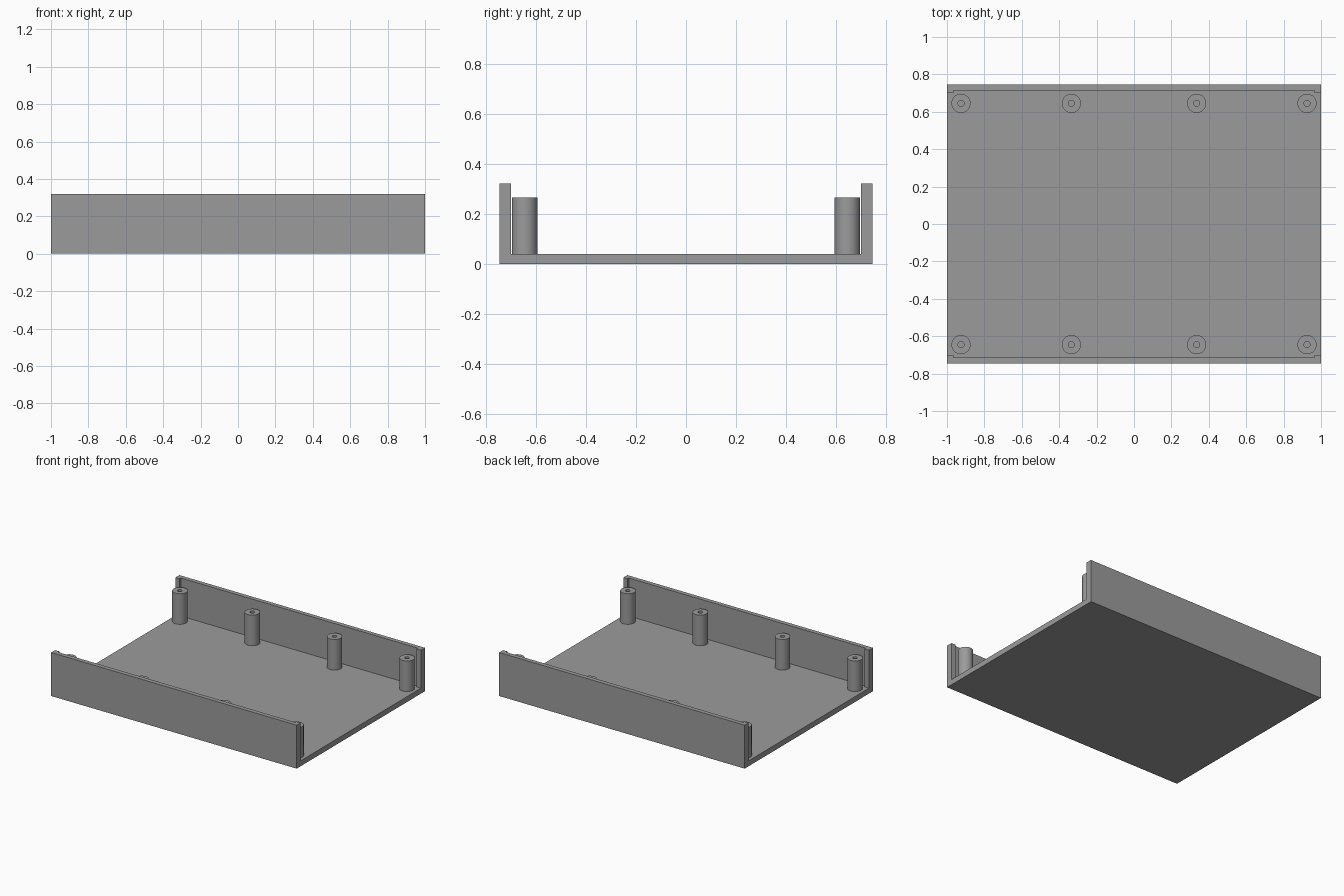
import bpy, bmesh, math

if "Cube" in bpy.data.objects:
    bpy.data.objects.remove(bpy.data.objects["Cube"])

grey = bpy.data.materials.new("mid grey")
grey.diffuse_color = (0.33, 0.33, 0.33, 1)
grey.use_nodes = True
grey.node_tree.nodes["Principled BSDF"].inputs["Base Color"].default_value = grey.diffuse_color

HALF_Y, FLOOR, TOP = 0.746, 0.04, 0.32
WALL_IN, LIP_IN, LIP_X = 0.714, 0.70, 0.965


def finish(name, bm):
    bmesh.ops.recalc_face_normals(bm, faces=bm.faces)
    me = bpy.data.meshes.new(name)
    bm.to_mesh(me)
    bm.free()
    me.materials.append(grey)
    ob = bpy.data.objects.new(name, me)
    bpy.context.collection.objects.link(ob)
    return ob


def prism(name, outline, z0, z1):
    """Extrude a plan outline from z0 up to z1."""
    bm = bmesh.new()
    face = bm.faces.new([bm.verts.new((x, y, z0)) for x, y in outline])
    out = bmesh.ops.extrude_face_region(bm, geom=[face])
    verts = [g for g in out["geom"] if isinstance(g, bmesh.types.BMVert)]
    bmesh.ops.translate(bm, verts=verts, vec=(0, 0, z1 - z0))
    return finish(name, bm)


def post(name, x, y, r=0.051, hole=0.016, z0=FLOOR, z1=0.265, n=48):
    """Hollow screw post: a lathed ring open onto the floor."""
    bm = bmesh.new()
    rings = []
    for rad, z in ((r, z0), (r, z1), (hole, z1), (hole, z0)):
        rings.append([bm.verts.new((x + rad * math.cos(2 * math.pi * i / n),
                                    y + rad * math.sin(2 * math.pi * i / n), z))
                      for i in range(n)])
    for a, b in zip(rings, rings[1:]):
        for i in range(n):
            j = (i + 1) % n
            bm.faces.new((a[i], a[j], b[j], b[i]))
    ob = finish(name, bm)
    bpy.context.view_layer.objects.active = ob
    ob.select_set(True)
    bpy.ops.object.shade_smooth_by_angle(angle=math.radians(35))
    ob.select_set(False)


# Floor plate
prism("floor_plate", [(-1, -HALF_Y), (1, -HALF_Y), (1, HALF_Y), (-1, HALF_Y)], 0, FLOOR)

for side, s in (("front", -1), ("back", 1)):
    # Side wall with a thicker lip at each end
    plan = [(-1, HALF_Y), (1, HALF_Y), (1, LIP_IN), (LIP_X, LIP_IN), (LIP_X, WALL_IN),
            (-LIP_X, WALL_IN), (-LIP_X, LIP_IN), (-1, LIP_IN)]
    prism(side + "_wall", [(x, y * s) for x, y in plan], FLOOR, TOP)
    # Row of screw posts
    for i, x in enumerate((-0.925, -0.335, 0.335, 0.925)):
        post(f"{side}_screw_post_{i + 1}", x, 0.645 * s)
